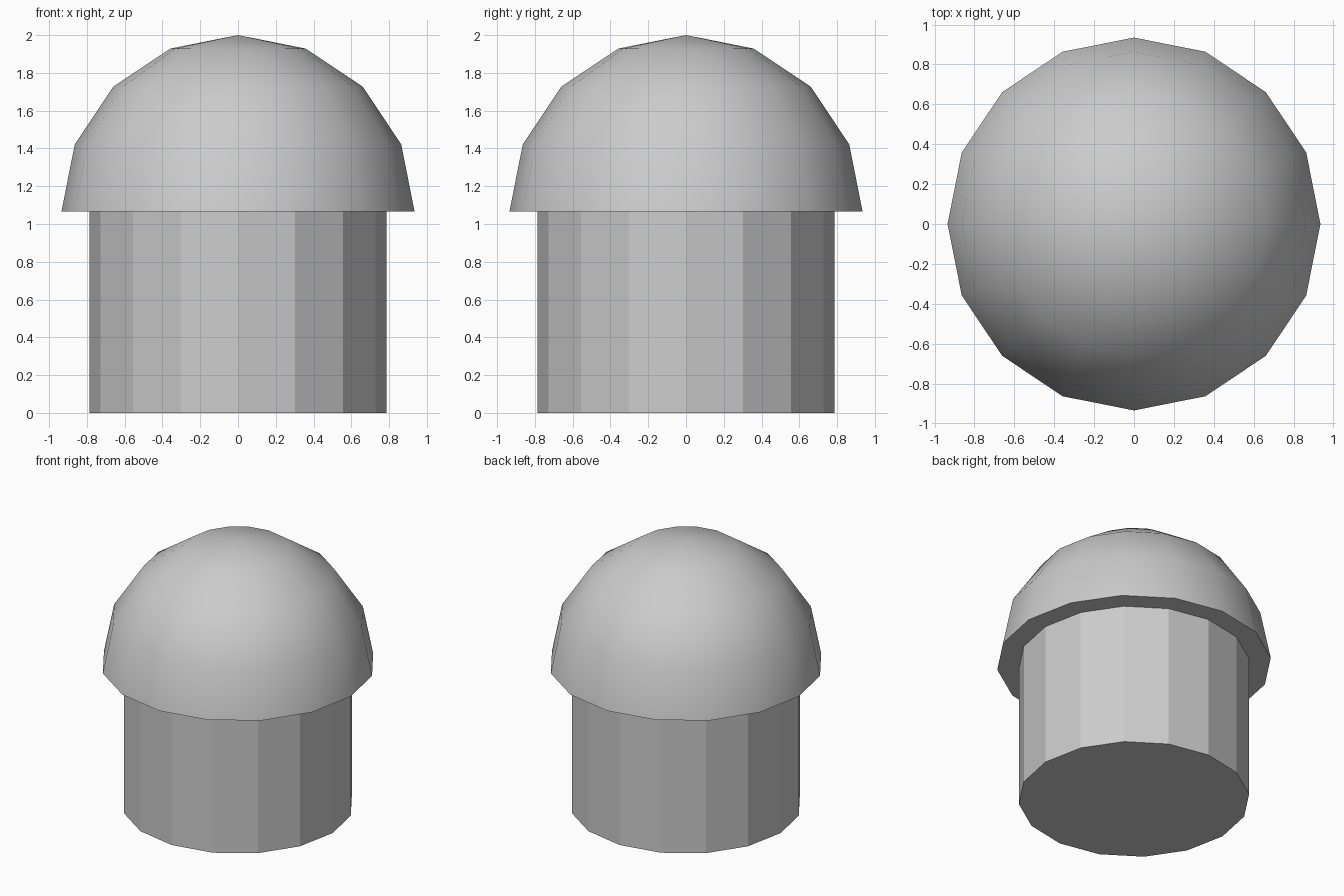
import bpy, bmesh
from math import radians, sin, cos, tau

if "Cube" in bpy.data.objects:
    bpy.data.objects.remove(bpy.data.objects["Cube"])

SEGMENTS = 16
STEM_R, DOME_R, DOME_Z = 0.787, 0.935, 1.065


def lathe(name, rings, tip=None):
    """Stack of (radius, z) rings, capped below and closed by a tip or a cap."""
    bm = bmesh.new()
    loops = [[bm.verts.new((r * cos(tau * i / SEGMENTS), r * sin(tau * i / SEGMENTS), z))
              for i in range(SEGMENTS)] for r, z in rings]
    bm.faces.new(loops[0][::-1])
    for low, high in zip(loops, loops[1:]):
        for i in range(SEGMENTS):
            j = (i + 1) % SEGMENTS
            bm.faces.new((low[i], low[j], high[j], high[i]))
    if tip is None:
        bm.faces.new(loops[-1])
    else:
        top = bm.verts.new((0, 0, tip))
        for i in range(SEGMENTS):
            bm.faces.new((loops[-1][i], loops[-1][(i + 1) % SEGMENTS], top))
    mesh = bpy.data.meshes.new(name)
    bm.to_mesh(mesh)
    bm.free()
    obj = bpy.data.objects.new(name, mesh)
    bpy.context.collection.objects.link(obj)
    return obj


# Faceted cylindrical stem
lathe("stem", [(STEM_R, 0), (STEM_R, DOME_Z)])

# Smooth hemispherical cap with a flat, sharp-edged underside
angles = [radians(22.5 * k) for k in range(4)]
cap = lathe("dome_cap", [(DOME_R * cos(a), DOME_Z + DOME_R * sin(a)) for a in angles],
            tip=DOME_Z + DOME_R)
bpy.ops.object.select_all(action='DESELECT')
cap.select_set(True)
bpy.context.view_layer.objects.active = cap
bpy.ops.object.shade_smooth_by_angle(angle=radians(35))
